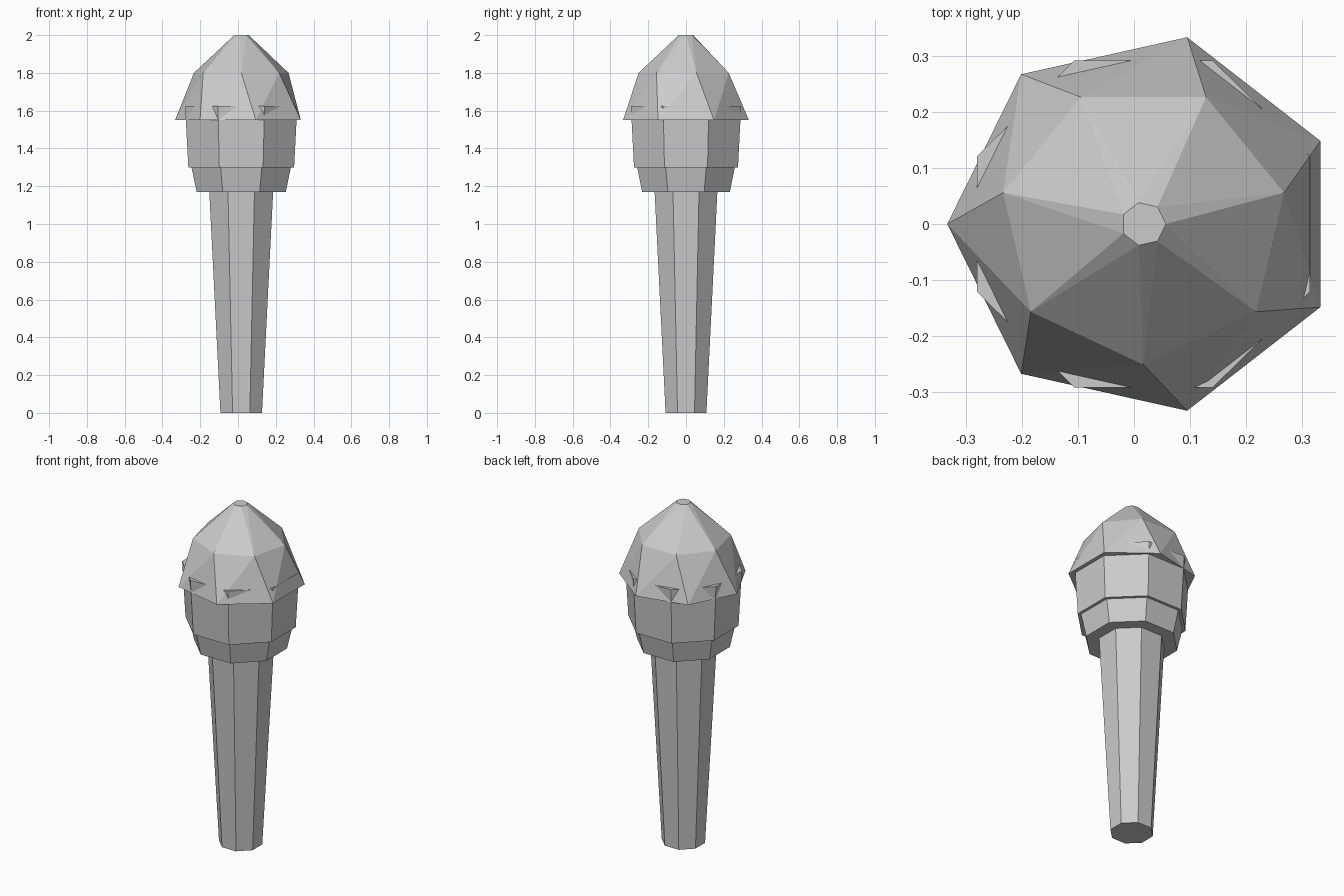
import bpy
import bmesh
from math import cos, sin, pi

# Remove the default cube
cube = bpy.data.objects.get("Cube")
if cube:
    bpy.data.objects.remove(cube, do_unlink=True)

# One plain grey for every part
grey = bpy.data.materials.new("light_grey")
grey.use_nodes = True
colour = (0.6, 0.6, 0.6, 1)
grey.diffuse_color = colour
grey.node_tree.nodes["Principled BSDF"].inputs["Base Color"].default_value = colour

CENTRE_X = 0.017


def lofted(name, sides, rings, triangles=False):
    """Capped solid through rings of (height, x radius, y radius, start angle)."""
    bm = bmesh.new()
    loops = []
    for z, rx, ry, start in rings:
        angles = [start + 2 * pi * k / sides for k in range(sides)]
        loops.append([bm.verts.new((CENTRE_X + rx * cos(a), ry * sin(a), z)) for a in angles])
    for low, high in zip(loops, loops[1:]):
        for k in range(sides):
            a, b, c, d = low[k - 1], low[k], high[k], high[k - 1]
            if triangles:
                bm.faces.new((a, b, c))
                bm.faces.new((a, c, d))
            else:
                bm.faces.new((a, b, c, d))
    bm.faces.new(loops[0][::-1])
    bm.faces.new(loops[-1])
    bmesh.ops.recalc_face_normals(bm, faces=bm.faces)
    mesh = bpy.data.meshes.new(name)
    bm.to_mesh(mesh)
    bm.free()
    mesh.materials.append(grey)
    obj = bpy.data.objects.new(name, mesh)
    bpy.context.collection.objects.link(obj)
    return obj


def octagon(z, apothem):
    """Ring with a flat side facing the front, sized by its apothem."""
    radius = apothem / cos(pi / 8)
    return z, radius, radius * 0.983, pi / 8


# Cone: tapered stem and the two stepped cup bands
lofted("cone_stem", 8, [octagon(0, 0.11), octagon(1.17, 0.169)])
lofted("cup_lower_band", 8, [octagon(1.17, 0.236), octagon(1.3, 0.263)])
lofted("cup_upper_band", 8, [octagon(1.3, 0.28), octagon(1.625, 0.297)])

# Scoop: seven-sided faceted dome, each ring twisted a quarter step
twist = 2 * pi / 7 / 4
lofted("scoop", 7, [
    (1.55, 0.35, 0.3415, 2 * twist),
    (1.8, 0.257, 0.251, twist),
    (2.0, 0.04, 0.039, 0),
], triangles=True)
